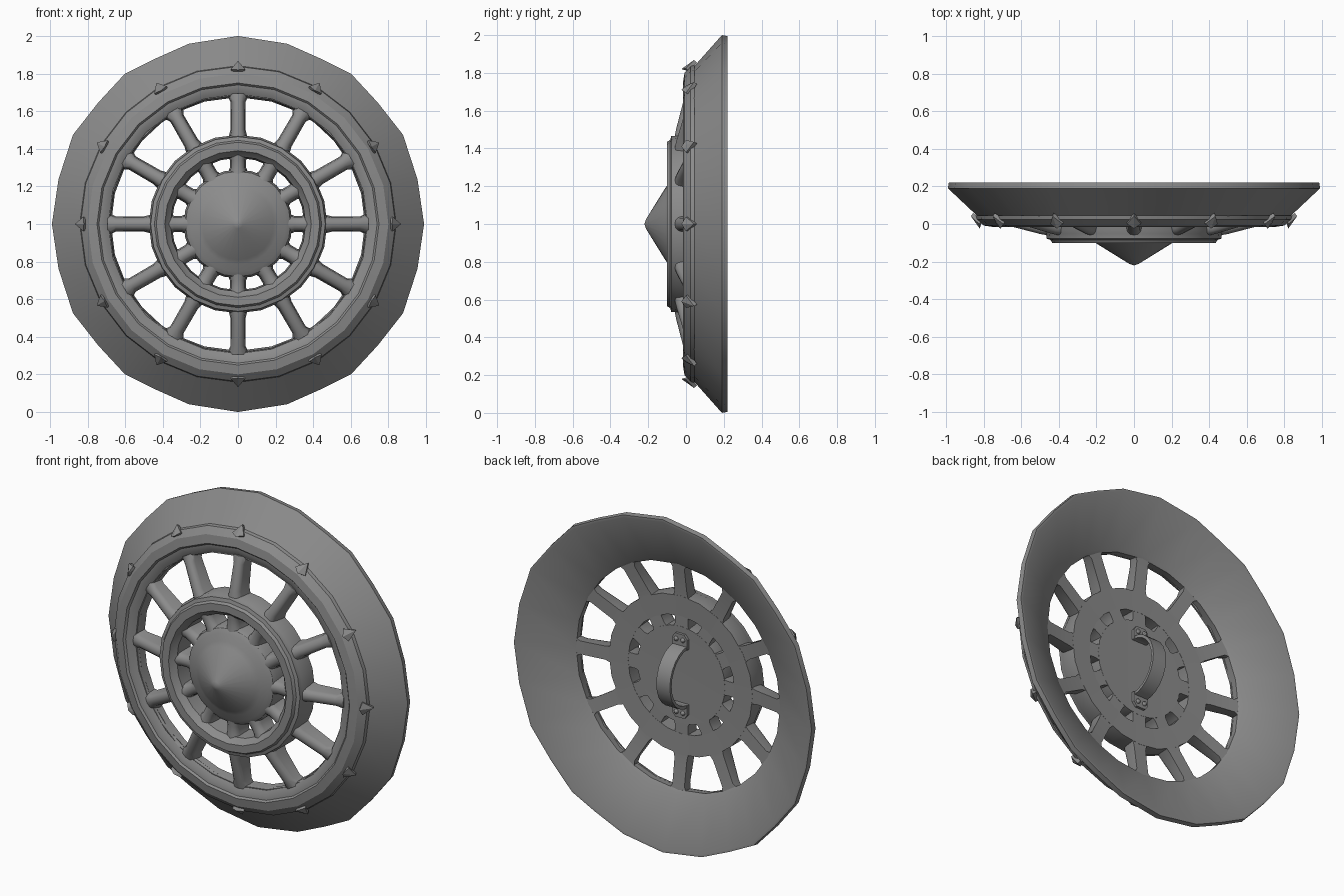
import bpy, bmesh, math
from math import sin, cos, pi, radians
from mathutils import Vector

if "Cube" in bpy.data.objects:
    bpy.data.objects.remove(bpy.data.objects["Cube"])

iron = bpy.data.materials.new("dark_iron")
iron.diffuse_color = (.26, .26, .26, 1)
iron.use_nodes = True
iron.node_tree.nodes["Principled BSDF"].inputs["Base Color"].default_value = iron.diffuse_color


def finish(name, bm, smooth=True):
    bmesh.ops.recalc_face_normals(bm, faces=bm.faces)
    me = bpy.data.meshes.new(name)
    bm.to_mesh(me)
    bm.free()
    me.materials.append(iron)
    ob = bpy.data.objects.new(name, me)
    bpy.context.collection.objects.link(ob)
    if smooth:
        bpy.ops.object.select_all(action='DESELECT')
        ob.select_set(True)
        bpy.context.view_layer.objects.active = ob
        bpy.ops.object.shade_smooth_by_angle(angle=radians(32))
    return ob


def polar(r, side, y, t):
    # radial / sideways / depth position on the wheel at angle t from the top
    return Vector((r * sin(t) + side * cos(t), y, 1 + r * cos(t) - side * sin(t)))


def bridge(bm, a, b):
    n = len(a)
    for i in range(n):
        j = (i + 1) % n
        bm.faces.new((a[i], a[j], b[j], b[i]))


def lathe(name, profile, rim=None):
    # closed (r, y) profile turned round the y axis
    rim = rim or [(i * pi / 12, 1) for i in range(24)]
    bm = bmesh.new()
    loops = [[bm.verts.new(polar(r * (f if r > .9 else 1), 0, y, t)) for r, y in profile]
             for t, f in rim]
    for i in range(len(loops)):
        bridge(bm, loops[i], loops[(i + 1) % len(loops)])
    bmesh.ops.remove_doubles(bm, verts=bm.verts, dist=1e-5)
    return finish(name, bm)


def spokes(name, ends):
    # twelve lofted bars: flat wider back, rounded front; ends = (r, half width, front y, back y)
    bm = bmesh.new()
    for k in range(12):
        rings = []
        for r, w, front, back in ends:
            sec = [(w * 1.2, back), (w, front + w * .9)]
            sec += [(w * cos(a), front + w * .9 * (1 - sin(a)))
                    for a in (pi * i / 6 for i in range(1, 6))]
            sec += [(-w, front + w * .9), (-w * 1.2, back)]
            rings.append([bm.verts.new(polar(r, s, y, k * pi / 6)) for s, y in sec])
        for a, b in zip(rings, rings[1:]):
            bridge(bm, a, b)
        bm.faces.new(rings[0])
        bm.faces.new(rings[-1])
    return finish(name, bm)


# slightly uneven faceted outline of the dish rim, mirrored from one quadrant
quad = [(0, 1), (15.2, .994), (27, .984), (37.1, 1), (49, .985), (61.6, .998), (76, .984)]
half = quad + [(90, .99)] + [(180 - a, f) for a, f in reversed(quad)]
rim = [(radians(a), f) for a, f in half + [(360 - a, f) for a, f in reversed(half[1:-1])]]

# dish, raised ring, inner ring and hub
lathe("outer_dish", [(1, .19), (.995, .22), (.98, .22), (.69, .085), (.675, .075),
                     (.685, .015), (.82, .03)], rim)
lathe("raised_ring", [(.842, .045), (.838, .025), (.8, -.008), (.75, -.016), (.74, -.005),
                      (.72, -.003), (.692, .012), (.682, .03), (.69, .045)])
lathe("inner_ring", [(.352, .045), (.475, .05), (.475, -.035), (.468, -.052), (.465, -.078),
                     (.445, -.084), (.435, -.1), (.39, -.1), (.383, -.088), (.36, -.065)])
lathe("hub", [(0, .04), (.29, .045), (.29, -.04), (.28, -.065), (.255, -.082),
              (.215, -.093), (.19, -.11), (.025, -.212), (0, -.22)])

# two rows of spokes
spokes("long_spokes", [(.44, .046, -.064, .048), (.5, .034, -.053, .05),
                       (.65, .033, -.014, .072), (.695, .055, .0, .078)])
spokes("short_spokes", [(.26, .05, -.075, .044), (.3, .036, -.07, .044),
                        (.34, .036, -.07, .044), (.38, .05, -.075, .044)])

# small flat pointed studs round the raised ring
bm = bmesh.new()
for k in range(12):
    t = k * pi / 6
    pts = [(.868, 0, .042), (.824, .038, .0), (.824, -.038, .0), (.82, 0, -.025),
           (.808, .036, .02), (.808, -.036, .02), (.855, 0, .058)]
    bmesh.ops.convex_hull(bm, input=[bm.verts.new(polar(r, s, y, t)) for r, s, y in pts])
finish("rim_studs", bm, False)

# bowed grip strap on the back
bm = bmesh.new()
rings = []
for i in range(13):
    a = pi * i / 12
    rings.append([bm.verts.new((x, .045 + d * sin(a), 1 + (.185 + e) * cos(a)))
                  for x, d, e in ((-.045, .172, 0), (.045, .172, 0),
                                  (.045, .155, -.018), (-.045, .155, -.018))])
for a, b in zip(rings, rings[1:]):
    bridge(bm, a, b)
bm.faces.new(rings[0])
bm.faces.new(rings[-1])
finish("grip_strap", bm)

# strap end tabs and rivets
bm = bmesh.new()
rv = bmesh.new()
for s in (1, -1):
    outline = [(-.05, .165), (.05, .165), (.05, .225), (.03, .25), (-.03, .25), (-.05, .225)]
    lo, hi = ([bm.verts.new((x, y, 1 + s * z)) for x, z in outline] for y in (.035, .06))
    bridge(bm, lo, hi)
    bm.faces.new(lo)
    bm.faces.new(hi)
    for x in (-.022, .022):
        new = bmesh.ops.create_uvsphere(rv, u_segments=10, v_segments=6, radius=.014)
        bmesh.ops.translate(rv, verts=new['verts'], vec=(x, .06, 1 + s * .218))
finish("grip_tabs", bm)
finish("grip_rivets", rv)
